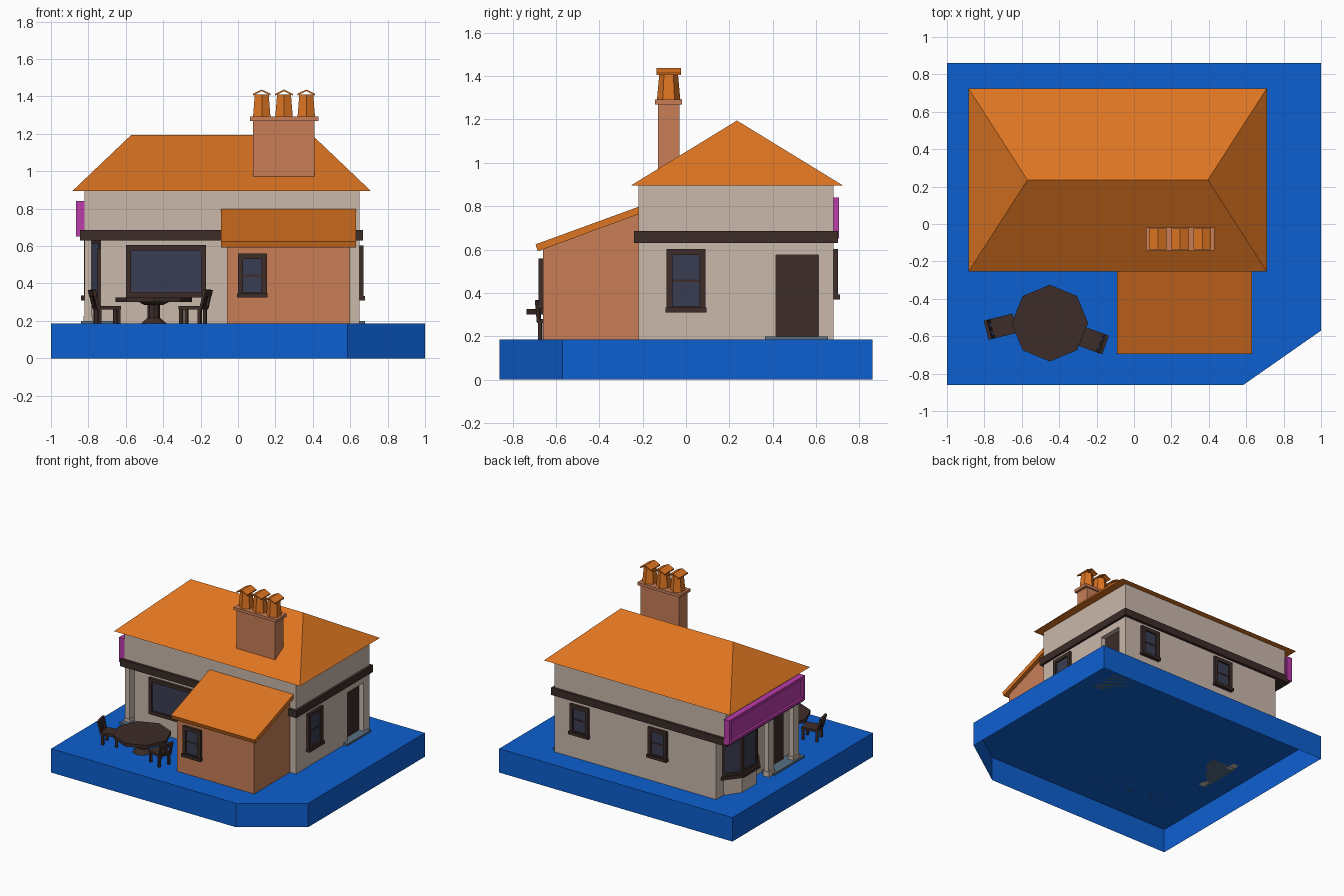
import bpy, bmesh
from math import radians, atan2, pi
from mathutils import Matrix, Vector

if "Cube" in bpy.data.objects:
    bpy.data.objects.remove(bpy.data.objects["Cube"])


def mat(name, rgb):
    m = bpy.data.materials.new(name)
    m.diffuse_color = (*rgb, 1)
    m.use_nodes = True
    m.node_tree.nodes["Principled BSDF"].inputs["Base Color"].default_value = m.diffuse_color
    return m


BLUE = mat("blue", (.004, .115, .63))
ORANGE = mat("orange", (.73, .178, .016))
BRICK = mat("brick", (.58, .21, .098))
WALL = mat("render_wall", (.59, .48, .41))
DARK = mat("dark_wood", (.045, .025, .021))
GLASS = mat("glass", (.042, .048, .084))
PURPLE = mat("purple", (.5, .045, .4))
STONE = mat("stone", (.1, .156, .22))


def finish(name, bm, m, mx=None):
    bmesh.ops.recalc_face_normals(bm, faces=bm.faces)
    me = bpy.data.meshes.new(name)
    bm.to_mesh(me)
    bm.free()
    if mx is not None:
        me.transform(mx)
    me.materials.append(m)
    ob = bpy.data.objects.new(name, me)
    bpy.context.collection.objects.link(ob)
    return ob


def boxes(name, items, m, mx=None):
    """items: (x0, x1, y0, y1, z0, z1) blocks merged in one object"""
    bm = bmesh.new()
    for x0, x1, y0, y1, z0, z1 in items:
        t = Matrix.Translation(((x0 + x1) / 2, (y0 + y1) / 2, (z0 + z1) / 2))
        s = Matrix.Diagonal((x1 - x0, y1 - y0, z1 - z0, 1))
        bmesh.ops.create_cube(bm, size=1, matrix=t @ s)
    return finish(name, bm, m, mx)


def prism(name, pts, lo, hi, m, axis='z', bottom=True, mx=None):
    """extrude a 2D outline along an axis"""
    put = {'z': lambda a, b, t: (a, b, t), 'x': lambda a, b, t: (t, a, b),
           'y': lambda a, b, t: (a, t, b)}[axis]
    bm = bmesh.new()
    low = [bm.verts.new(put(a, b, lo)) for a, b in pts]
    top = [bm.verts.new(put(a, b, hi)) for a, b in pts]
    n = len(pts)
    for i in range(n):
        j = (i + 1) % n
        bm.faces.new((low[i], low[j], top[j], top[i]))
    bm.faces.new(top)
    if bottom:
        bm.faces.new(low[::-1])
    return finish(name, bm, m, mx)


def cone(name, x, y, z0, z1, r0, r1, sides, m):
    bm = bmesh.new()
    bmesh.ops.create_cone(bm, cap_ends=True, segments=sides, radius1=r0, radius2=r1, depth=z1 - z0,
                          matrix=Matrix.Translation((x, y, (z0 + z1) / 2)))
    return finish(name, bm, m)


def window(name, x, y, w, z0, z1, angle, bar=.028, depth=.02, sill=True, rail=True):
    """framed window; angle 0 faces the front"""
    mx = Matrix.Translation((x, y, 0)) @ Matrix.Rotation(angle, 4, 'Z')
    h = w / 2
    parts = [(-h, -h + bar, -depth, .005, z0, z1), (h - bar, h, -depth, .005, z0, z1),
             (-h + bar, h - bar, -depth, .005, z1 - bar, z1),
             (-h + bar, h - bar, -depth, .005, z0, z0 + bar)]
    if sill:
        parts.append((-h - .004, h + .004, -depth - .01, .005, z0, z0 + .022))
    if rail:
        zm = (z0 + z1) / 2
        parts.append((-h + bar, h - bar, -depth * .6, .005, zm - .005, zm + .005))
    boxes(name + "_frame", parts, DARK, mx)
    boxes(name + "_glass", [(-h + bar, h - bar, -depth * .4, .004, z0 + bar, z1 - bar)], GLASS, mx)


G = .185  # ground level

# Base plate, open underneath
prism("base", [(-1, -.86), (.585, -.86), (1, -.57), (1, .86), (-1, .86)], 0, G, BLUE, bottom=False)

# Ground floor with recessed right doorway, and overhanging upper floor
prism("ground_floor", [(-.735, -.22), (.65, -.22), (.65, .415), (.6, .415), (.6, .61),
                       (.65, .61), (.65, .68), (-.735, .68)], G, .64, WALL, bottom=False)
boxes("right_door_lintel", [(.595, .65, .415, .61, .575, .64)], WALL)
boxes("upper_floor", [(-.82, .65, -.22, .68, .64, .897)], WALL)
boxes("floor_band", [(-.845, .668, -.24, .7, .63, .685)], DARK)

# Hipped roof
bm = bmesh.new()
v = [bm.verts.new(c) for c in ((-.885, -.255, .895), (.71, -.255, .895), (.71, .725, .895),
                               (-.885, .725, .895), (-.57, .235, 1.195), (.395, .235, 1.195))]
for f in ((0, 1, 5, 4), (1, 2, 5), (2, 3, 4, 5), (3, 0, 4), (3, 2, 1, 0)):
    bm.faces.new([v[i] for i in f])
finish("main_roof", bm, ORANGE)

# Chimney stack, cap, pots and cowls
boxes("chimney_stack", [(.08, .41, -.13, -.03, .93, 1.275)], BRICK)
boxes("chimney_cap", [(.063, .43, -.143, -.018, 1.27, 1.292)], BRICK)
for i in range(3):
    cx = .127 + .119 * i
    cone(f"chimney_pot_{i}", cx, -.08, 1.29, 1.41, .054, .043, 6, ORANGE)
    prism(f"chimney_cowl_{i}", [(cx - .047, 1.405), (cx, 1.428), (cx + .047, 1.405),
                                (cx + .047, 1.414), (cx, 1.437), (cx - .047, 1.414)],
          -.137, -.023, ORANGE, axis='y')

# Brick extension with lean-to roof
prism("extension", [(-.66, G), (-.22, G), (-.22, .767), (-.66, .605)], -.06, .6, BRICK, axis='x')
prism("extension_roof", [(-.683, .592), (-.22, .763), (-.22, .797), (-.694, .624)],
      -.09, .63, ORANGE, axis='x')

# Windows
window("front_window", -.385, -.22, .43, .325, .605, 0, sill=False, rail=False)
window("extension_window", .077, -.66, .155, .325, .56, 0)
window("right_window", .65, 0, .18, .31, .602, pi / 2)
for i, wx in enumerate((.43, -.24)):
    window(f"back_window_{i}", wx, .68, .16, .37, .602, pi)

# Right door and step
boxes("right_door", [(.595, .612, .415, .61, .2, .575)], DARK)
boxes("right_step", [(.43, .68, .365, .655, G, .2)], STONE)

# Left entrance: step, door and pillars under the overhang
boxes("left_step", [(-.84, -.63, -.25, .12, G, .2)], STONE)
boxes("left_door", [(-.75, -.73, -.12, .06, .2, .59)], DARK)
for i, py in enumerate((-.21, .095)):
    boxes(f"left_pillar_{i}", [(-.82, -.782, py, py + .065, G, .635),
                               (-.826, -.776, py - .006, py + .071, G, .225)], WALL)

# Bay window on the left side
bay = [(-.73, .6), (-.815, .48), (-.815, .3), (-.73, .18)]
prism("bay_base", bay, G, .32, WALL, bottom=False)
prism("bay_sill", [(-.73, .63), (-.84, .49), (-.84, .29), (-.73, .15)], .31, .335, DARK)
prism("bay_core", bay, .33, .635, DARK)
for i in range(3):
    a, b = Vector(bay[i]), Vector(bay[i + 1])
    d, mid = b - a, (a + b) / 2
    window(f"bay_window_{i}", mid.x, mid.y, d.length, .335, .632, atan2(d.y, -d.x * -1),
           bar=.02, depth=.009, sill=False, rail=False)

# Blank fascia board with raised border on the left side
boxes("fascia_panel", [(-.848, -.815, -.2, .69, .66, .83)], PURPLE)
boxes("fascia_border", [(-.865, -.82, -.22, .705, .65, .672), (-.865, -.82, -.22, .705, .818, .84),
                        (-.865, -.82, -.22, -.195, .672, .818),
                        (-.865, -.82, .68, .705, .672, .818)], PURPLE)

# Octagonal pedestal table
tx, ty = -.45, -.53
cone("table_top", tx, ty, .3, .325, .205, .205, 8, DARK)
cone("table_collar", tx, ty, .285, .301, .05, .08, 8, DARK)
cone("table_column", tx, ty, .21, .29, .033, .033, 8, DARK)
cone("table_foot", tx, ty, G, .215, .07, .035, 8, DARK)


# Chairs, seat front towards local +x
def chair(name, x, y, angle):
    mx = Matrix.Translation((x, y, 0)) @ Matrix.Rotation(radians(angle), 4, 'Z')
    boxes(name + "_seat", [(-.06, .07, -.053, .053, .262, .28)], DARK, mx)
    boxes(name + "_legs", [(lx, lx + .017, ly, ly + .017, G, .265)
                           for lx in (-.056, .049) for ly in (-.05, .033)], DARK, mx)
    lean = Matrix.Translation((-.05, 0, .27)) @ Matrix.Rotation(radians(-13), 4, 'Y')
    boxes(name + "_back", [(-.014, 0, -.053, -.035, 0, .1), (-.014, 0, .035, .053, 0, .1),
                           (-.016, .002, -.053, .053, .065, .1),
                           (-.011, -.003, -.012, .012, 0, .07)], DARK, mx @ lean)


chair("left_chair", -.705, -.547, 14)
chair("right_chair", -.235, -.617, 160)
